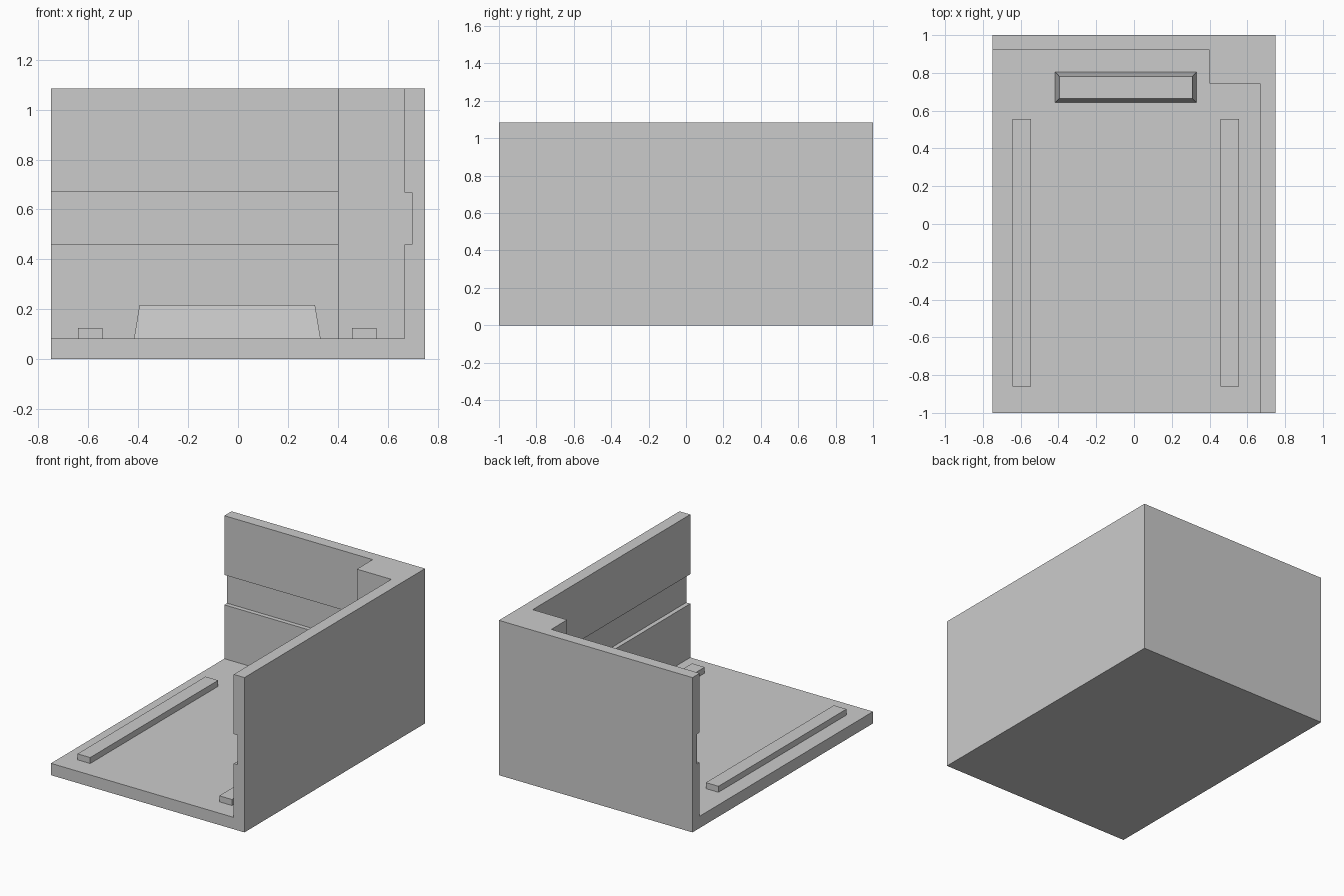
import bpy
import bmesh

cube = bpy.data.objects.get("Cube")
if cube:
    bpy.data.objects.remove(cube, do_unlink=True)

GREY = (0.6, 0.6, 0.6, 1.0)
mat = bpy.data.materials.new("light grey")
mat.use_nodes = True
mat.diffuse_color = GREY
mat.node_tree.nodes["Principled BSDF"].inputs["Base Color"].default_value = GREY


def prism(name, plan, z0, z1, top=None):
    """Solid between a plan outline at z0 and the same (or another) outline at z1."""
    bm = bmesh.new()
    low = [bm.verts.new((x, y, z0)) for x, y in plan]
    high = [bm.verts.new((x, y, z1)) for x, y in (top or plan)]
    bm.faces.new(low[::-1])
    bm.faces.new(high)
    n = len(plan)
    for i in range(n):
        j = (i + 1) % n
        bm.faces.new((low[i], low[j], high[j], high[i]))
    bmesh.ops.recalc_face_normals(bm, faces=bm.faces)
    mesh = bpy.data.meshes.new(name)
    bm.to_mesh(mesh)
    bm.free()
    mesh.materials.append(mat)
    obj = bpy.data.objects.new(name, mesh)
    bpy.context.collection.objects.link(obj)
    return obj


def rect(x0, x1, y0, y1):
    return [(x0, y0), (x1, y0), (x1, y1), (x0, y1)]


def carve(obj, cutters):
    """Subtract the cutters, bake the result and drop the helpers."""
    for c in cutters:
        c.hide_render = True
        mod = obj.modifiers.new(c.name, 'BOOLEAN')
        mod.operation = 'DIFFERENCE'
        mod.solver = 'EXACT'
        mod.object = c
    deps = bpy.context.evaluated_depsgraph_get()
    mesh = bpy.data.meshes.new_from_object(obj.evaluated_get(deps))
    obj.modifiers.clear()
    obj.data = mesh
    for c in cutters:
        bpy.data.objects.remove(c, do_unlink=True)


W, L, H = 0.75, 1.0, 1.085      # half width, half length, height
FLOOR = 0.083                   # top of the floor slab
WALL_X, WALL_Y = 0.667, 0.92    # inner wall faces
POST_X, POST_Y = 0.40, 0.745    # corner post faces
GROOVE = 0.031                  # groove depth
OUT = 0.2                       # cutter overshoot

# Floor, two walls and corner post, hollowed out of one block
shell = prism("floor_and_walls", rect(-W, W, -L, L), 0, H)
room = prism("room_cutter", [
    (-W - OUT, -L - OUT), (WALL_X, -L - OUT), (WALL_X, POST_Y),
    (POST_X, POST_Y), (POST_X, WALL_Y), (-W - OUT, WALL_Y)], FLOOR, H + OUT)

# Horizontal grooves along both walls, stopping at the post
back_groove = prism("back_groove_cutter",
                    rect(-W - OUT, POST_X, WALL_Y - 0.05, WALL_Y + GROOVE), 0.46, 0.67)
side_groove = prism("side_groove_cutter",
                    rect(WALL_X - 0.05, WALL_X + GROOVE, -L - OUT, POST_Y), 0.46, 0.667)
carve(shell, [room, back_groove, side_groove])

# Long floor rails
for name, x in (("right_rail", -0.593), ("left_rail", 0.506)):
    prism(name, rect(x - 0.049, x + 0.049, -0.86, 0.557), FLOOR, 0.125)

# Tapered block near the back wall
prism("tapered_block", rect(-0.417, 0.331, 0.642, 0.805), FLOOR, 0.216,
      top=rect(-0.395, 0.309, 0.664, 0.781))
